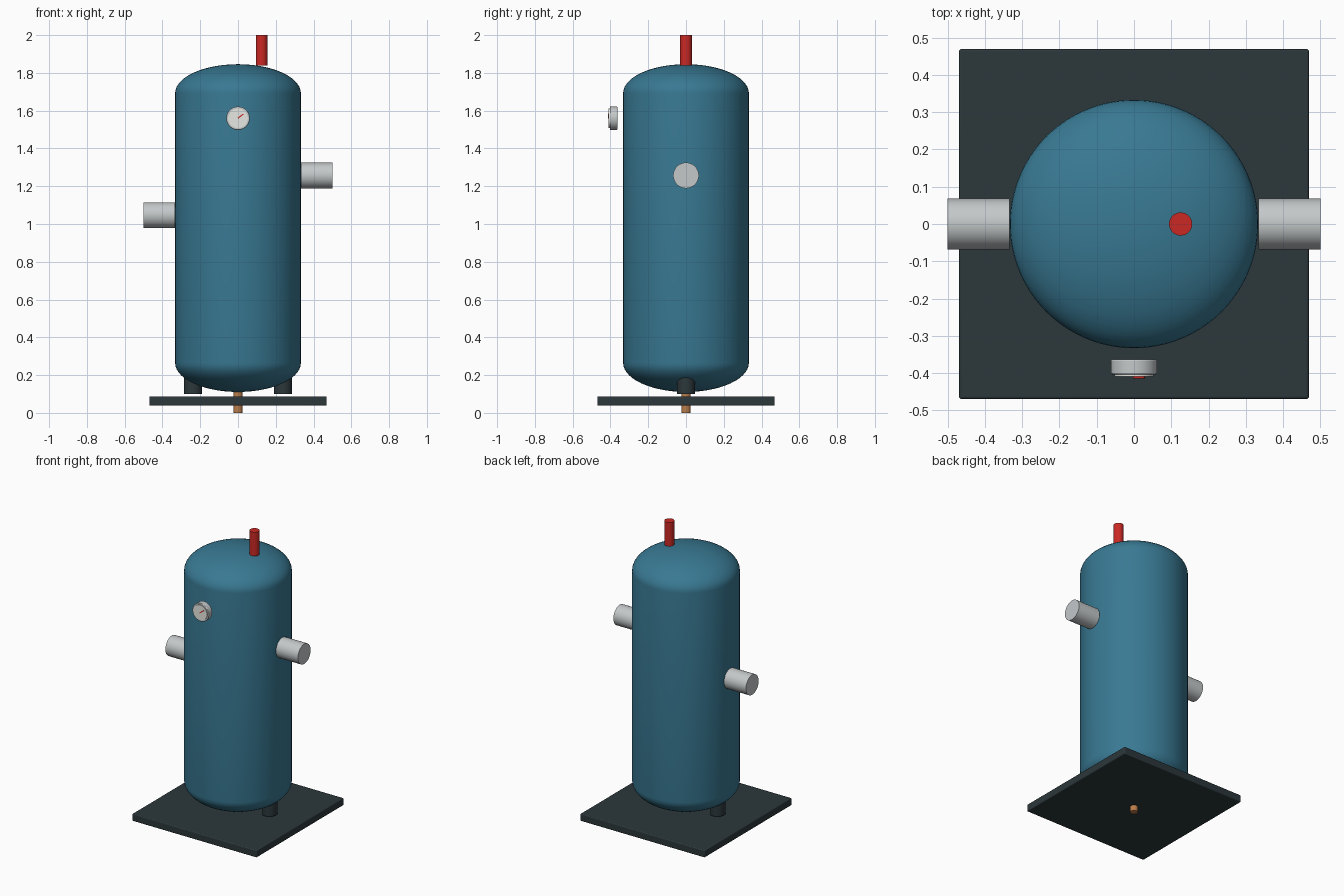
import bpy, bmesh
from math import sin, cos, pi, radians
from mathutils import Vector

if "Cube" in bpy.data.objects:
    bpy.data.objects.remove(bpy.data.objects["Cube"])


def material(name, rgb):
    m = bpy.data.materials.new(name)
    m.diffuse_color = (*rgb, 1)
    m.use_nodes = True
    m.node_tree.nodes["Principled BSDF"].inputs["Base Color"].default_value = m.diffuse_color
    return m


BLUE = material("blue_paint", (0.04, 0.19, 0.29))
DARK = material("dark_steel", (0.025, 0.038, 0.043))
STEEL = material("bright_steel", (0.55, 0.58, 0.59))
RED = material("red_paint", (0.6, 0.022, 0.018))
COPPER = material("copper", (0.5, 0.21, 0.07))
WHITE = material("dial_white", (0.8, 0.8, 0.77))


def finish(ob, name, mat, bevel=0):
    ob.name = name
    ob.data.materials.append(mat)
    if bevel:
        b = ob.modifiers.new("bevel", "BEVEL")
        b.width, b.segments = bevel, 3
    bpy.ops.object.select_all(action="DESELECT")
    ob.select_set(True)
    bpy.context.view_layer.objects.active = ob
    bpy.ops.object.shade_smooth_by_angle(angle=radians(35))
    return ob


def rod(name, a, b, r, mat, bevel=0, sides=48):
    """Cylinder between two points."""
    a, b = Vector(a), Vector(b)
    bpy.ops.mesh.primitive_cylinder_add(vertices=sides, radius=r, depth=(b - a).length, location=(a + b) / 2)
    ob = bpy.context.object
    ob.rotation_euler = (b - a).to_track_quat("Z", "Y").to_euler()
    return finish(ob, name, mat, bevel)


def box(name, loc, size, mat, bevel=0, rot=(0, 0, 0)):
    bpy.ops.mesh.primitive_cube_add(size=1, location=loc, rotation=rot)
    ob = bpy.context.object
    ob.scale = size
    bpy.ops.object.transform_apply(location=False, rotation=False, scale=True)
    return finish(ob, name, mat, bevel)


# Tank: elliptical heads and straight shell, turned around z
R, HEAD, LOW, HIGH, N = 0.333, 0.154, 0.265, 1.692, 14
arc = [i * pi / 2 / N for i in range(N + 1)]
profile = [(R * sin(t), LOW - HEAD * cos(t)) for t in arc]
profile += [(R * cos(t), HIGH + HEAD * sin(t)) for t in arc]
bm = bmesh.new()
verts = [bm.verts.new((r, 0, z)) for r, z in profile]
edges = [bm.edges.new(p) for p in zip(verts, verts[1:])]
bmesh.ops.spin(bm, geom=verts + edges, cent=(0, 0, 0), axis=(0, 0, 1), angle=2 * pi, steps=96)
bmesh.ops.remove_doubles(bm, verts=bm.verts, dist=1e-5)
bmesh.ops.recalc_face_normals(bm, faces=bm.faces)
mesh = bpy.data.meshes.new("tank")
bm.to_mesh(mesh)
bm.free()
tank = bpy.data.objects.new("tank", mesh)
bpy.context.collection.objects.link(tank)
finish(tank, "tank", BLUE)

# Base plate, the two feet and the drain
box("base_plate", (0, 0, 0.063), (0.938, 0.938, 0.05), DARK, 0.006)
for side, s in (("left", -1), ("right", 1)):
    rod(side + "_foot", (s * 0.238, 0, 0.10), (s * 0.238, 0, 0.21), 0.048, DARK)
rod("drain_pipe", (0, 0, 0), (0, 0, 0.125), 0.024, COPPER)

# Side nozzles and top relief pipe
rod("inlet_pipe", (-0.334, 0, 1.047), (-0.5, 0, 1.047), 0.068, STEEL)
rod("outlet_pipe", (0.334, 0, 1.257), (0.5, 0, 1.257), 0.068, STEEL)
rod("relief_pipe", (0.125, 0, 1.838), (0.125, 0, 2.0), 0.031, RED)

# Pressure gauge on the front
GZ = 1.56
rod("gauge_body", (0, -0.363, GZ), (0, -0.403, GZ), 0.062, STEEL, 0.004)
rod("gauge_face", (0, -0.40, GZ), (0, -0.409, GZ), 0.052, WHITE)
box("gauge_needle", (0.014, -0.411, GZ + 0.011), (0.036, 0.006, 0.006), RED, rot=(0, radians(-38), 0))
